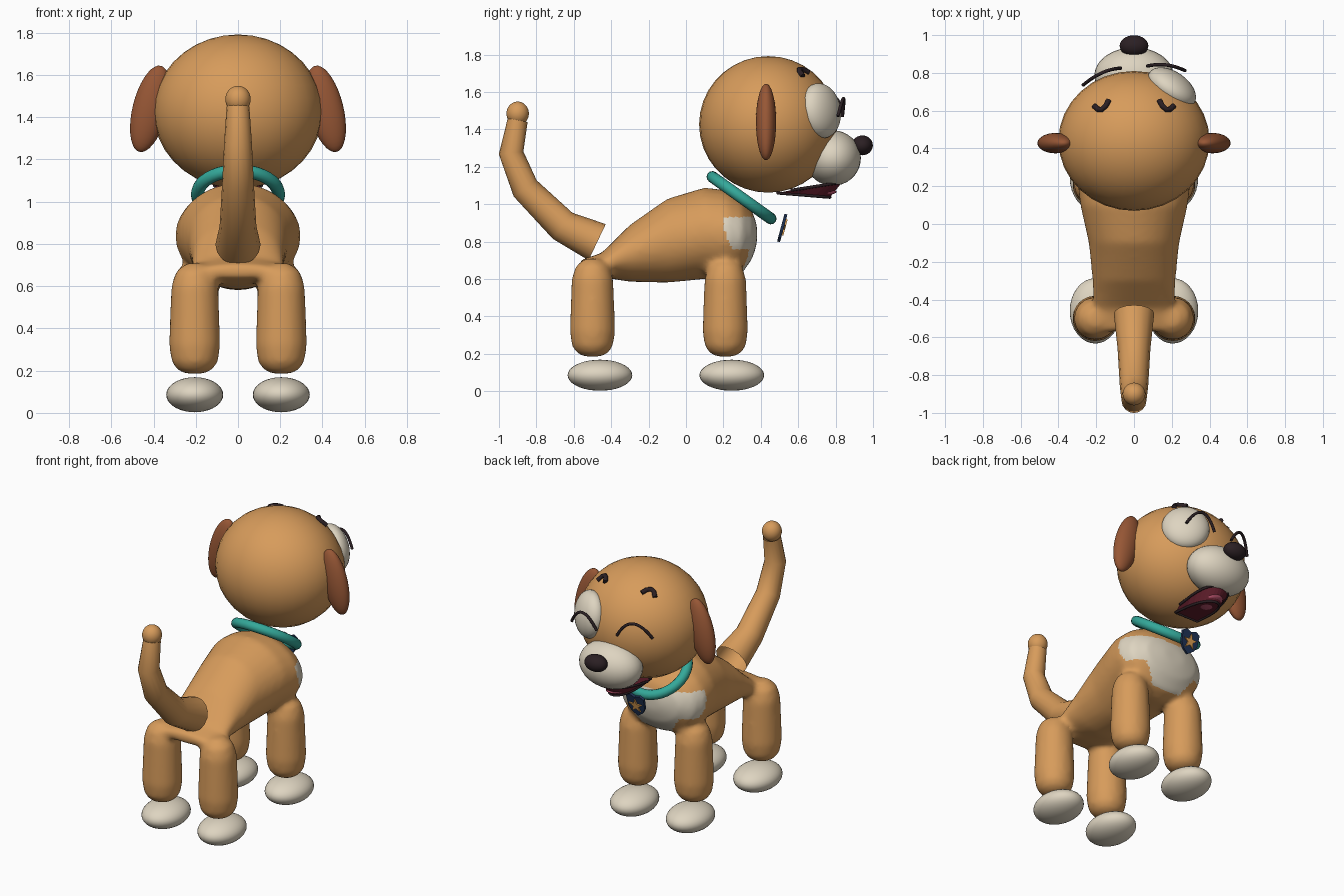
import bpy, bmesh
from math import sin, cos, pi, sqrt, radians
from mathutils import Vector, Matrix

if "Cube" in bpy.data.objects:
    bpy.data.objects.remove(bpy.data.objects["Cube"])


def material(name, rgb):
    m = bpy.data.materials.new(name)
    m.use_nodes = True
    m.diffuse_color = (*rgb, 1)
    m.node_tree.nodes["Principled BSDF"].inputs["Base Color"].default_value = (*rgb, 1)
    return m


TAN = material("tan fur", (0.68, 0.33, 0.105))
CREAM = material("cream fur", (0.73, 0.66, 0.53))
BROWN = material("brown ear", (0.31, 0.095, 0.036))
TEAL = material("teal collar", (0.034, 0.39, 0.32))
BLACK = material("nose black", (0.024, 0.014, 0.017))
MAROON = material("mouth maroon", (0.13, 0.014, 0.027))
PINK = material("tongue pink", (0.5, 0.09, 0.16))
NAVY = material("tag navy", (0.014, 0.034, 0.095))
GOLD = material("star gold", (0.75, 0.36, 0.09))


def finish(name, bm, mat, smooth=True):
    bmesh.ops.recalc_face_normals(bm, faces=bm.faces)
    me = bpy.data.meshes.new(name)
    bm.to_mesh(me)
    bm.free()
    me.materials.append(mat)
    ob = bpy.data.objects.new(name, me)
    bpy.context.collection.objects.link(ob)
    for p in me.polygons:
        p.use_smooth = smooth
    return ob


def ball(name, centre, radii, mat, rot=Matrix()):
    bm = bmesh.new()
    bmesh.ops.create_uvsphere(bm, u_segments=32, v_segments=18, radius=1)
    bm.transform(Matrix.Translation(centre) @ rot @ Matrix.Diagonal((*radii, 1)))
    return finish(name, bm, mat)


def loft(bm, rings, caps=True):
    """Bridge a list of closed point loops."""
    loops = [[bm.verts.new(p) for p in r] for r in rings]
    n = len(loops[0])
    for a, b in zip(loops, loops[1:]):
        for i in range(n):
            bm.faces.new((a[i], a[(i + 1) % n], b[(i + 1) % n], b[i]))
    if caps:
        bm.faces.new(loops[0])
        bm.faces.new(loops[-1])


def stroke(name, points, radius, mat):
    """Thin tube along a smooth path, used for drawn lines."""
    cu = bpy.data.curves.new(name, "CURVE")
    cu.dimensions = "3D"
    cu.bevel_depth, cu.bevel_resolution, cu.use_fill_caps = radius, 2, True
    sp = cu.splines.new("POLY")
    sp.points.add(len(points) - 1)
    for q, p in zip(sp.points, points):
        q.co = (*p, 1)
    cu.materials.append(mat)
    ob = bpy.data.objects.new(name, cu)
    bpy.context.collection.objects.link(ob)
    return ob


# Body: torso loft (y, bottom, top, half width) fused with four legs
TORSO = [(-0.57, 0.64, 0.70, 0.2), (-0.45, 0.61, 0.74, 0.22), (-0.3, 0.585, 0.89, 0.22),
         (-0.1, 0.58, 1.03, 0.24), (0.1, 0.6, 1.09, 0.285), (0.22, 0.6, 1.075, 0.3),
         (0.3, 0.63, 1.03, 0.27), (0.355, 0.71, 0.96, 0.19), (0.38, 0.79, 0.89, 0.08)]
N = 28
bm = bmesh.new()
loft(bm, [[(w * cos(2 * pi * i / N), y, (b + t) / 2 + (t - b) / 2 * sin(2 * pi * i / N))
           for i in range(N)] for y, b, t, w in TORSO])
LEG = [(0.185, 0.04), (0.2, 0.08), (0.24, 0.11), (0.32, 0.122), (0.6, 0.112), (0.67, 0.09), (0.71, 0.04)]
for x in (-0.205, 0.205):
    for y in (-0.5, 0.21):
        loft(bm, [[(x + r * cos(2 * pi * i / N), y + r * sin(2 * pi * i / N), z)
                   for i in range(N)] for z, r in LEG])
body = finish("body", bm, TAN)
rm = body.modifiers.new("fuse", "REMESH")
rm.mode, rm.voxel_size, rm.use_smooth_shade = "VOXEL", 0.016, True
sm = body.modifiers.new("soften", "SMOOTH")
sm.factor, sm.iterations = 0.5, 12
fused = bpy.data.meshes.new_from_object(body.evaluated_get(bpy.context.evaluated_depsgraph_get()))
body.modifiers.clear()
body.data = fused
fused.materials.clear()
fused.materials.append(TAN)
fused.materials.append(CREAM)

# Cream chest bib, leaving the legs tan
for p in fused.polygons:
    c = p.center
    p.use_smooth = True
    on_leg = c.z < 0.76 and (abs(c.x) - 0.205) ** 2 + (c.y - 0.21) ** 2 < 0.128 ** 2
    bib = 0.6 < c.z < 0.93 and c.y > 0.2 + max(0, 0.87 - c.z) * 0.4
    p.material_index = int(bib and not on_leg)

# Paws
for side, x in (("right", -0.205), ("left", 0.205)):
    for end, y in (("front", 0.245), ("back", -0.46)):
        ball(f"{side}_{end}_paw", (x, y, 0.086), (0.135, 0.173, 0.083), CREAM)

# Tail: open tapering tube with a ball tip
TAIL = [(-0.475, 0.797, 0.107), (-0.66, 0.885, 0.087), (-0.86, 1.085, 0.075),
        (-0.935, 1.275, 0.066), (-0.9, 1.45, 0.054)]
path = [Vector((0, y, z)) for y, z, r in TAIL]
rings = []
for i, p in enumerate(path):
    d = (path[min(i + 1, len(path) - 1)] - path[max(i - 1, 0)]).normalized()
    side = Vector((1, 0, 0))
    up = side.cross(d)
    rings.append([p + TAIL[i][2] * (side * cos(k * pi / 8) + up * sin(k * pi / 8)) for k in range(16)])
bm = bmesh.new()
loft(bm, rings, caps=False)
finish("tail", bm, TAN)
ball("tail_tip", (0, -0.9, 1.485), (0.06, 0.06, 0.064), TAN)

# Head, muzzle, nose
HC, HR = Vector((0, 0.44, 1.427)), Vector((0.4, 0.37, 0.365))
ball("head", HC, HR, TAN)
ball("muzzle", (0, 0.785, 1.247), (0.21, 0.15, 0.148), CREAM)
ball("nose", (0, 0.943, 1.315), (0.076, 0.056, 0.053), BLACK)
ball("left_eye_patch", (0.2, 0.72, 1.5), (0.145, 0.085, 0.148), CREAM,
     Matrix.Rotation(radians(-35), 4, "Z") @ Matrix.Rotation(radians(8), 4, "X"))

for name, s in (("right", -1), ("left", 1)):
    # Ears
    ball(f"{name}_ear", (s * 0.416, 0.428, 1.44), (0.083, 0.054, 0.21), BROWN,
         Matrix.Rotation(radians(-14 * s), 4, "Y"))
    # Closed smiling eyes
    arc = []
    for i in range(13):
        t = i / 6 - 1
        x = 0.17 + 0.1 * t
        y = 0.8 - 0.045 * t - 0.02 * t * t if s < 0 else 0.842 - 0.012 * t - 0.018 * t * t
        arc.append((s * x, y, 1.565 - 0.095 * t * t))
    stroke(f"{name}_eye", arc, 0.009, BLACK)
    # Brows resting on the forehead
    brow = []
    for x, y in ((0.21, 0.625), (0.19, 0.607), (0.17, 0.607), (0.15, 0.625), (0.133, 0.655)):
        z = HC.z + HR.z * sqrt(1 - (x / HR.x) ** 2 - ((y - HC.y) / HR.y) ** 2)
        brow.append((s * x, y, z + 0.007))
    stroke(f"{name}_brow", brow, 0.015, BLACK)


# Open mouth: two lip outlines with a dark wedge between
def lip(width, back, front, zb, zf):
    pts = []
    for i in range(17):
        a = pi * i / 16
        f = sin(a) ** 0.6
        pts.append((width * cos(a), back + (front - back) * f, zb + (zf - zb) * f))
    return pts


upper = lip(0.11, 0.56, 0.835, 1.075, 1.118)
lower = lip(0.085, 0.49, 0.77, 1.06, 1.037)
bm = bmesh.new()
loft(bm, [upper, lower])
finish("mouth", bm, MAROON, False)
stroke("upper_lip", upper, 0.008, BLACK)
stroke("lower_lip", lower + lower[:1], 0.008, BLACK)
ball("tongue", (0, 0.72, 1.06), (0.06, 0.085, 0.018), PINK, Matrix.Rotation(radians(5), 4, "X"))

# Collar: tilted ring
bm = bmesh.new()
M, r = 0.192, 0.031
tilt = Matrix.Translation((0, 0.297, 1.035)) @ Matrix.Rotation(radians(-35.5), 4, "X")
loops = [[tilt @ Vector(((M + r * cos(b)) * cos(a), (M + r * cos(b)) * sin(a), r * sin(b)))
          for b in (k * pi / 6 for k in range(12))] for a in (j * pi / 20 for j in range(41))]
loft(bm, loops, caps=False)
bmesh.ops.remove_doubles(bm, verts=bm.verts, dist=0.0005)
finish("collar", bm, TEAL)


# Tag: shield and star plates hanging from the collar
def plate(name, outline, depth, y, mat):
    hang = Matrix.Translation((0, 0.515, 0.875)) @ Matrix.Rotation(radians(-15), 4, "X")
    bm = bmesh.new()
    loft(bm, [[hang @ Vector((x, y + d, z)) for x, z in outline] for d in (0, depth)])
    return finish(name, bm, mat, False)


half = [(0, 0.062), (0.035, 0.075), (0.064, 0.058), (0.06, -0.015), (0.04, -0.05), (0, -0.078)]
plate("tag_shield", half + [(-x, z) for x, z in half[-2:0:-1]], 0.016, -0.008, NAVY)
star = [((0.05 if i % 2 == 0 else 0.02) * sin(i * pi / 5),
         (0.05 if i % 2 == 0 else 0.02) * cos(i * pi / 5)) for i in range(10)]
plate("tag_star", star, 0.009, 0.007, GOLD)
